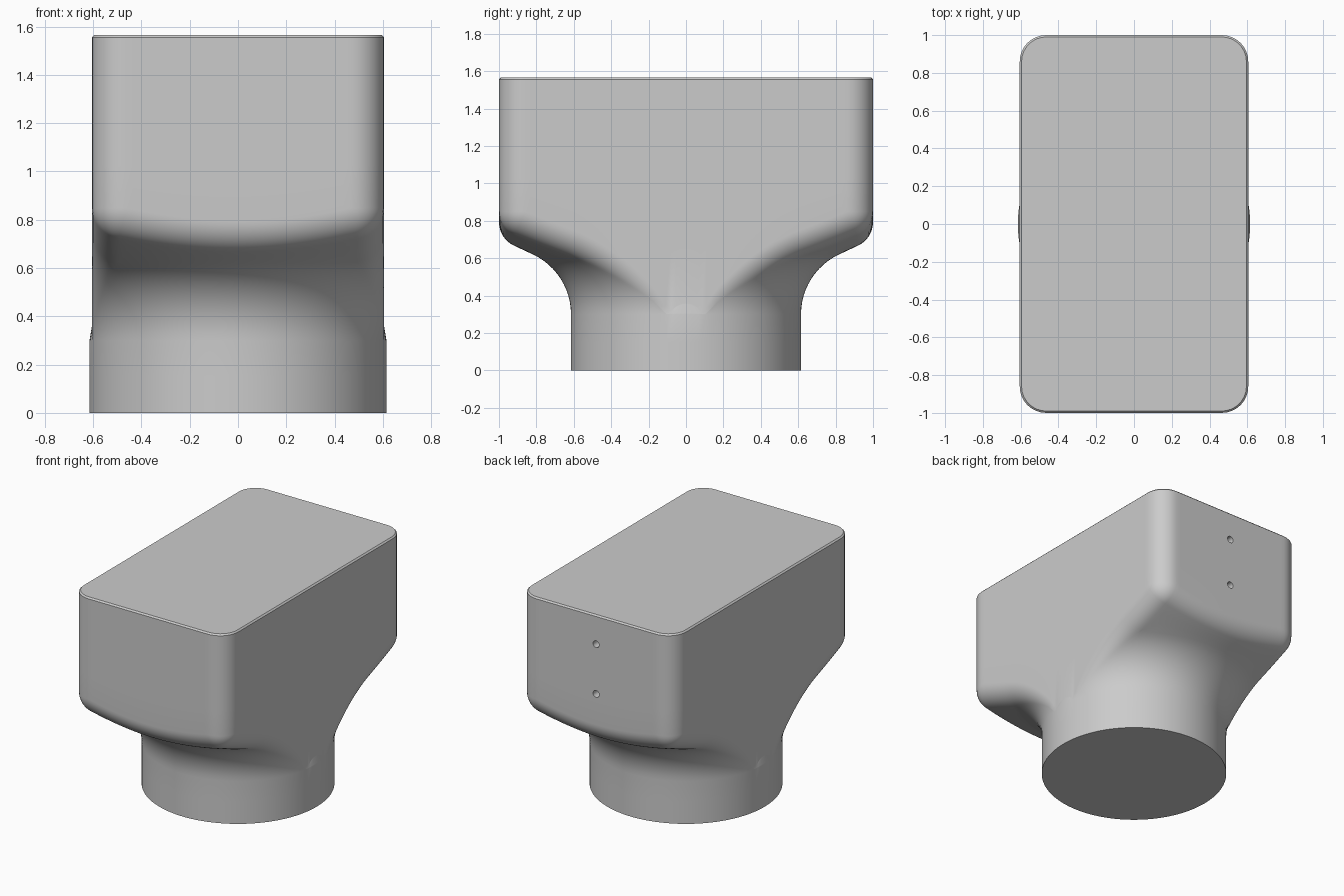
import bpy, bmesh
from math import sin, cos, pi, radians, sqrt, atan2
from mathutils import Vector

default = bpy.data.objects.get("Cube")
if default:
    bpy.data.objects.remove(default, do_unlink=True)

HX, HY, TOP = 0.605, 1.0, 1.565    # box half sizes and height
FIL = 0.14                         # corner and underside fillet radius
NECK, NECK_Z = 0.615, 0.30         # round neck
FLARE = 0.353                      # concave flare radius
SLOPE = radians(25)                # pitch of the underside cone
ARC = pi / 2 - SLOPE
CENTRE = Vector((NECK + FLARE, NECK_Z))
ALONG = Vector((cos(SLOPE), sin(SLOPE)))
NORMAL = Vector((-sin(SLOPE), cos(SLOPE)))
ARC_END = CENTRE + FLARE * NORMAL

grey = bpy.data.materials.new("plain_grey")
grey.use_nodes = True
grey.diffuse_color = (0.6, 0.6, 0.6, 1)
grey.node_tree.nodes["Principled BSDF"].inputs["Base Color"].default_value = (0.6, 0.6, 0.6, 1)


def outline():
    """Fillet centre and outward normal all round the rounded rectangle."""
    cx, cy = HX - FIL, HY - FIL
    corners = [Vector(c) for c in ((cx, cy), (-cx, cy), (-cx, -cy), (cx, -cy))]
    result = []
    for k, corner in enumerate(corners):
        for i in range(9):
            a = (k + i / 8) * pi / 2
            result.append((corner, Vector((cos(a), sin(a), 0))))
        nxt = corners[(k + 1) % 4]
        steps = 64 if k % 2 else 32
        for i in range(1, steps):
            result.append((corner.lerp(nxt, i / steps), result[-1][1]))
    return result


def column(core, n):
    """One vertical strip: neck, flare, cone, fillet, wall, top edge."""
    radial = Vector((core.x, core.y, 0)).normalized()
    rc = core.length

    def at(p):
        return radial * p[0] + Vector((0, 0, p[1]))

    reach = CENTRE.x - rc
    bare = reach > FLARE + FIL     # neck stands proud of the wall here
    s = (rc - ARC_END.x - FIL * NORMAL.x) / ALONG.x
    if bare:
        angle, s, zc = 0, 0, NECK_Z
    elif s > 0:
        angle = ARC
        zc = (ARC_END + FIL * NORMAL + s * ALONG).y
    else:
        s = 0
        zc = NECK_Z + sqrt((FLARE + FIL) ** 2 - reach ** 2)
        angle = atan2(zc - NECK_Z, reach)

    pts = [at((NECK, 0)), at((NECK, NECK_Z / 2))]
    for i in range(13):
        a = angle * i / 12
        pts.append(at(CENTRE + FLARE * Vector((-cos(a), sin(a)))))
    pts += [pts[-1] + at(ALONG * s * i / 3) - at((0, 0)) for i in (1, 2, 3)]

    centre = Vector((core.x, core.y, zc))
    wall = centre + FIL * n
    if bare:
        wall.z += 0.06 * min(1, (reach - FLARE - FIL) / 0.01)
        pts += [pts[-1].lerp(wall, i / 10) for i in range(1, 11)]
    else:
        start = at((cos(angle), -sin(angle)))
        pts += [centre + FIL * start.slerp(n, i / 10, n) for i in range(1, 11)]
    shoulder = Vector((wall.x, wall.y, TOP - 0.01))
    pts += [wall.lerp(shoulder, i / 4) for i in range(1, 5)]
    pts.append(shoulder - 0.01 * n + Vector((0, 0, 0.01)))
    return pts


# Body: strips joined round the outline, then capped
bm = bmesh.new()
grid = [[bm.verts.new(p) for p in column(c, n)] for c, n in outline()]
for a, b in zip(grid, grid[1:] + grid[:1]):
    for i in range(len(a) - 1):
        bm.faces.new((a[i], b[i], b[i + 1], a[i + 1]))
bmesh.ops.remove_doubles(bm, verts=bm.verts, dist=0.0002)
bmesh.ops.holes_fill(bm, edges=[e for e in bm.edges if e.is_boundary], sides=0)
bmesh.ops.recalc_face_normals(bm, faces=bm.faces)
mesh = bpy.data.meshes.new("adapter_body")
bm.to_mesh(mesh)
bm.free()
mesh.materials.append(grey)
body = bpy.data.objects.new("adapter_body", mesh)
bpy.context.collection.objects.link(body)

# Two screw holes in the back wall
for z in (1.01, 1.36):
    bpy.ops.mesh.primitive_cylinder_add(vertices=24, radius=0.024, depth=0.12,
                                        location=(0, HY, z), rotation=(pi / 2, 0, 0))
    cutter = bpy.context.object
    cutter.name = "screw_hole_cutter"
    cutter.hide_render = True
    cutter.data.materials.append(grey)
    bpy.context.view_layer.objects.active = body
    hole = body.modifiers.new("screw_hole", "BOOLEAN")
    hole.operation, hole.solver, hole.object = "DIFFERENCE", "EXACT", cutter
    bpy.ops.object.modifier_apply(modifier=hole.name)
    bpy.data.objects.remove(cutter, do_unlink=True)

bpy.ops.object.select_all(action="DESELECT")
body.select_set(True)
bpy.context.view_layer.objects.active = body
bpy.ops.object.shade_smooth_by_angle(angle=radians(30))
